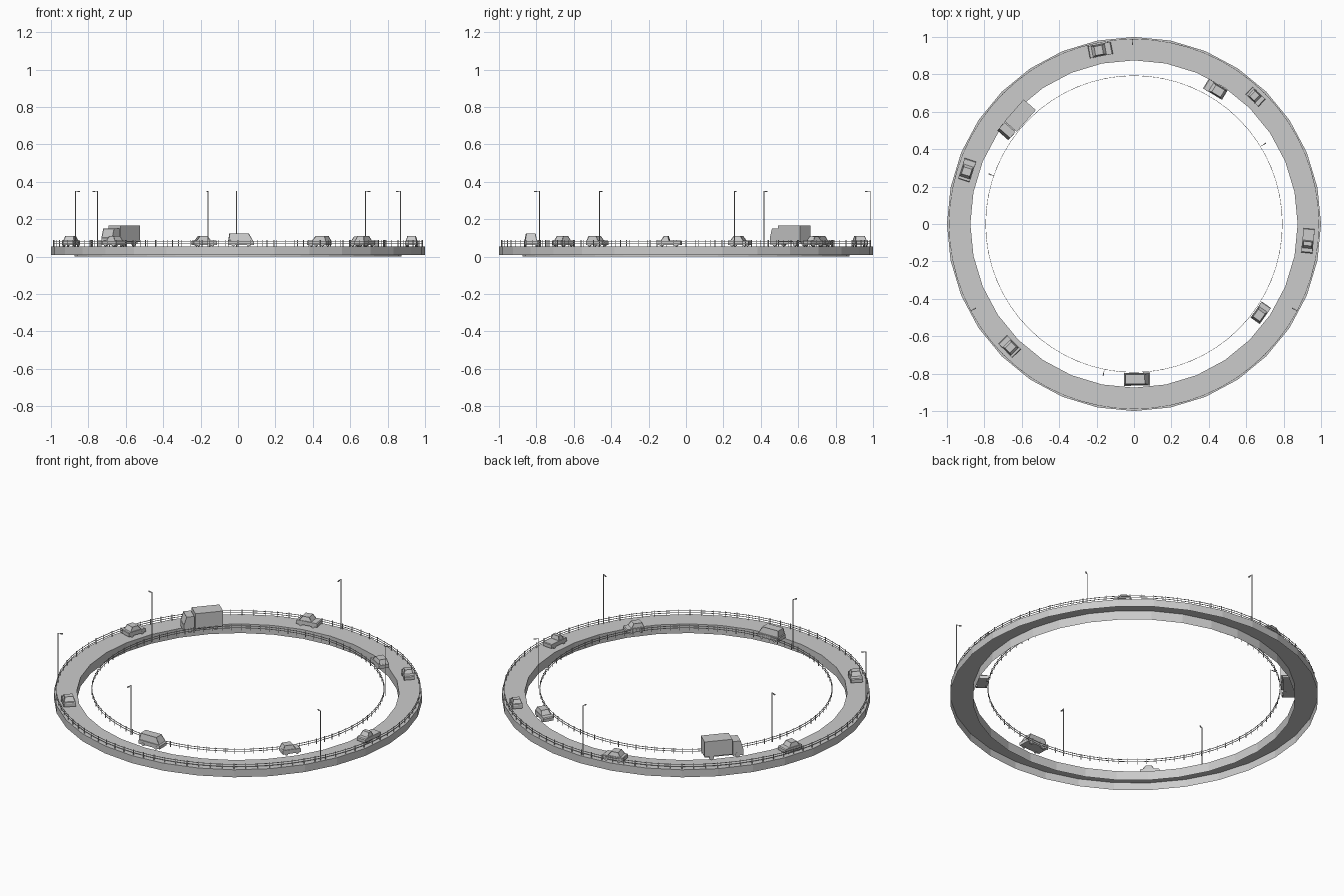
import bpy, bmesh, math
from mathutils import Matrix, Vector

cube = bpy.data.objects.get("Cube")
if cube:
    bpy.data.objects.remove(cube)

grey = bpy.data.materials.new("plain_grey")
grey.use_nodes = True
grey.diffuse_color = (0.6, 0.6, 0.6, 1)
grey.node_tree.nodes["Principled BSDF"].inputs["Base Color"].default_value = (0.6, 0.6, 0.6, 1)

DECK = 0.055


def finish(bm, name, matrix=None, normals=True):
    if normals:
        bmesh.ops.recalc_face_normals(bm, faces=bm.faces)
    mesh = bpy.data.meshes.new(name)
    bm.to_mesh(mesh)
    bm.free()
    mesh.materials.append(grey)
    obj = bpy.data.objects.new(name, mesh)
    if matrix:
        obj.matrix_world = matrix
    bpy.context.collection.objects.link(obj)
    return obj


def lathe(bm, profile, steps, closed=False):
    """Sweep a radius/height profile round the vertical axis."""
    rings = []
    for i in range(steps):
        a = math.tau * i / steps
        rings.append([bm.verts.new((r * math.cos(a), r * math.sin(a), z)) for r, z in profile])
    n = len(profile)
    for i in range(steps):
        p, q = rings[i], rings[(i + 1) % steps]
        for k in range(n if closed else n - 1):
            m = (k + 1) % n
            bm.faces.new((p[k], p[m], q[m], q[k]))


def box(bm, x0, x1, y0, y1, z0, z1, matrix=Matrix()):
    size = Matrix.Diagonal((x1 - x0, y1 - y0, z1 - z0, 1))
    mid = Matrix.Translation(((x0 + x1) / 2, (y0 + y1) / 2, (z0 + z1) / 2))
    bmesh.ops.create_cube(bm, size=1, matrix=matrix @ mid @ size)


def prism(bm, outline, width, top_width=None):
    """Side outline (x, z) given a width that may narrow towards the top."""
    top_width = top_width or width
    low = min(z for x, z in outline)
    high = max(z for x, z in outline)
    sides = []
    for s in (-1, 1):
        sides.append([bm.verts.new((x, s / 2 * (width + (top_width - width) * (z - low) / (high - low)), z))
                      for x, z in outline])
    a, b = sides
    faces = [bm.faces.new(a), bm.faces.new(b[::-1])]
    for i in range(len(outline)):
        j = (i + 1) % len(outline)
        faces.append(bm.faces.new((a[j], a[i], b[i], b[j])))
    bmesh.ops.recalc_face_normals(bm, faces=faces)
    return faces


def windows(bm, faces):
    """Recess panes into the upright faces of a cabin."""
    for f in faces:
        f.normal_update()
    panes = [f for f in faces if abs(f.normal.z) < 0.9]
    bmesh.ops.inset_individual(bm, faces=panes, thickness=0.003, depth=-0.0015)


def wheels(bm, xs, width, radius):
    for x in xs:
        for s in (-1, 1):
            turn = Matrix.Translation((x, s * (width / 2 - 0.004), radius)) @ Matrix.Rotation(math.pi / 2, 4, 'X')
            bmesh.ops.create_cone(bm, cap_ends=True, segments=10, radius1=radius,
                                  radius2=radius, depth=0.009, matrix=turn)


def place(x, y, clockwise):
    heading = math.atan2(y, x) + (-1 if clockwise else 1) * math.pi / 2
    return Matrix.Translation((x, y, DECK)) @ Matrix.Rotation(heading, 4, 'Z')


def car(name, x, y, clockwise, length, width, cabin, height=0.056):
    """Cabin is rear base, rear top, front top and front base, as shares of the length."""
    bm = bmesh.new()
    h = length / 2
    prism(bm, [(-h, 0.008), (h, 0.008), (h, 0.026), (h * 0.92, 0.031), (-h * 0.95, 0.032), (-h, 0.028)], width)
    rb, rt, ft, fb = [c * length for c in cabin]
    windows(bm, prism(bm, [(rb, 0.031), (fb, 0.031), (ft, height), (rt, height)], width * 0.95, width * 0.74))
    wheels(bm, (-0.3 * length, 0.3 * length), width, 0.01)
    finish(bm, name, place(x, y, clockwise), normals=False)


# Road ring, an open channel underneath
bm = bmesh.new()
lathe(bm, [(0.875, 0), (0.875, DECK), (1, DECK), (1, 0.01)], 32)
finish(bm, "road_ring")

# Guard rails with posts
for name, radius in (("inner_guard_rail", 0.793), ("outer_guard_rail", 0.988)):
    bm = bmesh.new()
    t = 0.001
    for z in (0.068, 0.08):
        lathe(bm, [(radius - t, z), (radius + t, z), (radius + t, z + 0.003), (radius - t, z + 0.003)], 64, True)
    count = 96
    for i in range(count):
        turn = Matrix.Rotation(math.tau * i / count, 4, 'Z')
        box(bm, radius - 0.0015, radius + 0.0015, -0.0015, 0.0015, DECK, 0.088, turn)
    finish(bm, name)

# Street lamps: the inner ones lean outwards, the outer ones inwards
lamps = [("inner", 0.795, 161, 1), ("inner", 0.8, 31.5, 1), ("inner", 0.8, 258.5, 1),
         ("outer", 0.985, 90.5, -1), ("outer", 0.985, 208, -1), ("outer", 0.985, 332, -1)]
for i, (side, radius, angle, way) in enumerate(lamps):
    bm = bmesh.new()
    box(bm, -0.002, 0.002, -0.002, 0.002, DECK, 0.352)
    box(bm, 0, 0.026, -0.0015, 0.0015, 0.349, 0.352)
    box(bm, 0.014, 0.028, -0.003, 0.003, 0.346, 0.351)
    a = math.radians(angle)
    spot = Vector((radius * math.cos(a), radius * math.sin(a), 0))
    turn = Matrix.Rotation(a if way > 0 else a + math.pi, 4, 'Z')
    finish(bm, f"{side}_street_lamp_{i + 1}", Matrix.Translation(spot) @ turn)

# Cars
saloon = (-0.38, -0.24, 0.1, 0.24)
hatch = (-0.48, -0.38, 0.08, 0.24)
pickup = (-0.02, 0.03, 0.2, 0.32)
van = (-0.49, -0.45, 0.3, 0.46)
car("back_saloon", -0.18, 0.93, True, 0.125, 0.066, saloon)
car("left_estate", 0.435, 0.72, False, 0.118, 0.06, hatch)
car("left_small_car", 0.65, 0.68, True, 0.095, 0.055, saloon, 0.052)
car("pickup", 0.93, -0.09, True, 0.13, 0.06, pickup)
car("left_hatchback", 0.678, -0.475, False, 0.105, 0.06, hatch)
car("front_van", 0.016, -0.83, False, 0.138, 0.068, van, 0.069)
car("right_saloon", -0.665, -0.655, True, 0.105, 0.065, saloon)
car("right_back_saloon", -0.892, 0.288, True, 0.115, 0.064, saloon)

# Lorry
bm = bmesh.new()
box(bm, -0.105, 0.1, -0.03, 0.03, 0.012, 0.022)
box(bm, -0.11, 0.045, -0.043, 0.043, 0.022, 0.112)
cab = prism(bm, [(0.05, 0.01), (0.108, 0.01), (0.108, 0.045), (0.093, 0.095), (0.05, 0.095)], 0.078)
windows(bm, [cab[4]])
wheels(bm, (-0.07, 0.075), 0.08, 0.014)
finish(bm, "lorry", place(-0.63, 0.555, False), normals=False)
